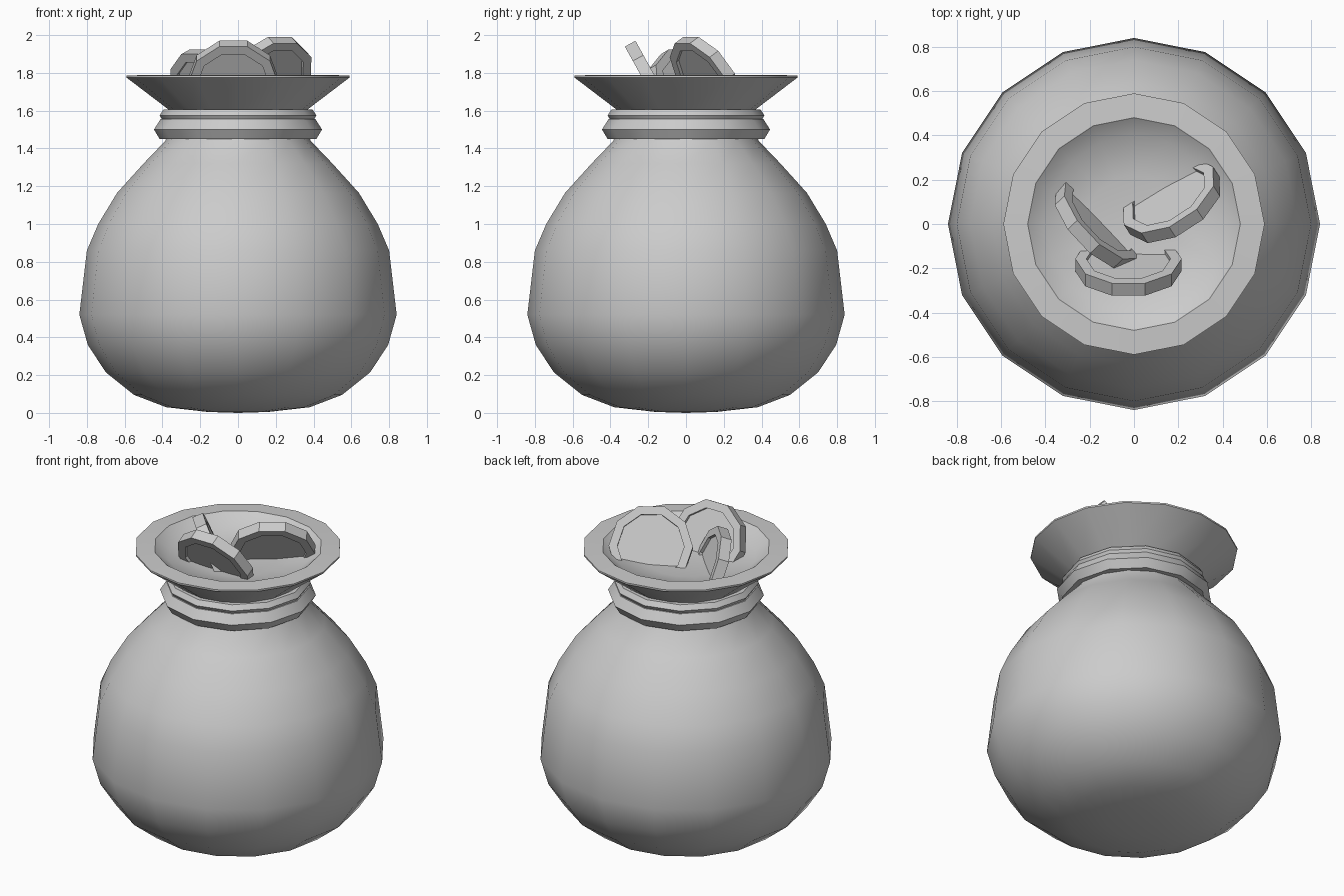
import bpy, math
from mathutils import Matrix, Vector

if "Cube" in bpy.data.objects:
    bpy.data.objects.remove(bpy.data.objects["Cube"])


def lathe(name, profile, sides, closed=False, matrix=None, phase=0.0, smooth=None):
    """Revolve (radius, z) points round z; a zero radius makes a pole."""
    verts, faces, rings = [], [], []
    for r, z in profile:
        n = 1 if r == 0 else sides
        start = len(verts)
        for i in range(n):
            a = 2 * math.pi * i / sides + phase
            verts.append((r * math.cos(a), r * math.sin(a), z))
        rings.append([start + i % n for i in range(sides)])
    pairs = list(zip(rings, rings[1:]))
    if closed:
        pairs.append((rings[-1], rings[0]))
    for lo, hi in pairs:
        for i in range(sides):
            j = (i + 1) % sides
            quad = [lo[i], lo[j], hi[j], hi[i]]
            faces.append(list(dict.fromkeys(quad)))
    mesh = bpy.data.meshes.new(name)
    mesh.from_pydata(verts, [], faces)
    mesh.update()
    obj = bpy.data.objects.new(name, mesh)
    bpy.context.collection.objects.link(obj)
    if matrix is not None:
        obj.matrix_world = matrix
    if smooth:
        bpy.ops.object.select_all(action='DESELECT')
        obj.select_set(True)
        bpy.context.view_layer.objects.active = obj
        bpy.ops.object.shade_smooth_by_angle(angle=math.radians(smooth))
    return obj


# Sack body, flared mouth and the shallow filled opening
sack_profile = [
    (0, 0.0), (0.16, 0.005), (0.38, 0.03), (0.55, 0.095), (0.70, 0.215),
    (0.795, 0.36), (0.84, 0.52), (0.80, 0.86), (0.74, 1.0), (0.64, 1.165),
    (0.50, 1.32), (0.385, 1.44), (0.355, 1.52), (0.36, 1.60), (0.59, 1.775),
    (0.59, 1.785), (0.48, 1.79), (0.40, 1.73), (0.22, 1.70), (0, 1.69),
]
lathe("sack", sack_profile, 16, smooth=40)

# Two cord loops round the neck
lathe("lower_cord", [(0.34, 1.45), (0.415, 1.45), (0.445, 1.50),
                     (0.41, 1.555), (0.34, 1.555)], 12, closed=True, smooth=40)
lathe("upper_cord", [(0.34, 1.55), (0.40, 1.55), (0.415, 1.575),
                     (0.395, 1.605), (0.34, 1.605)], 12, closed=True, smooth=40)

# Coins with a raised edge on both faces, leaning out of the mouth
H, R, INNER, DEPTH = 0.032, 0.24, 0.19, 0.018
coin_profile = [(0, DEPTH - H), (INNER, DEPTH - H), (INNER, -H), (R, -H),
                (R, H), (INNER, H), (INNER, H - DEPTH), (0, H - DEPTH)]


def coin(name, centre, turn, tilt):
    """turn: heading of the flat axis; tilt: lean away from upright."""
    m = (Matrix.Translation(Vector(centre))
         @ Matrix.Rotation(math.radians(turn), 4, 'Z')
         @ Matrix.Rotation(math.radians(90 + tilt), 4, 'X'))
    lathe(name, coin_profile, 10, matrix=m, phase=math.radians(18 * 4 + 0))


coin("front_coin", (-0.025, -0.185, 1.755), 0, 29)
coin("left_coin", (-0.165, 0.0, 1.70), -47, 22)
coin("right_coin", (0.17, 0.105, 1.78), 33, 32)
